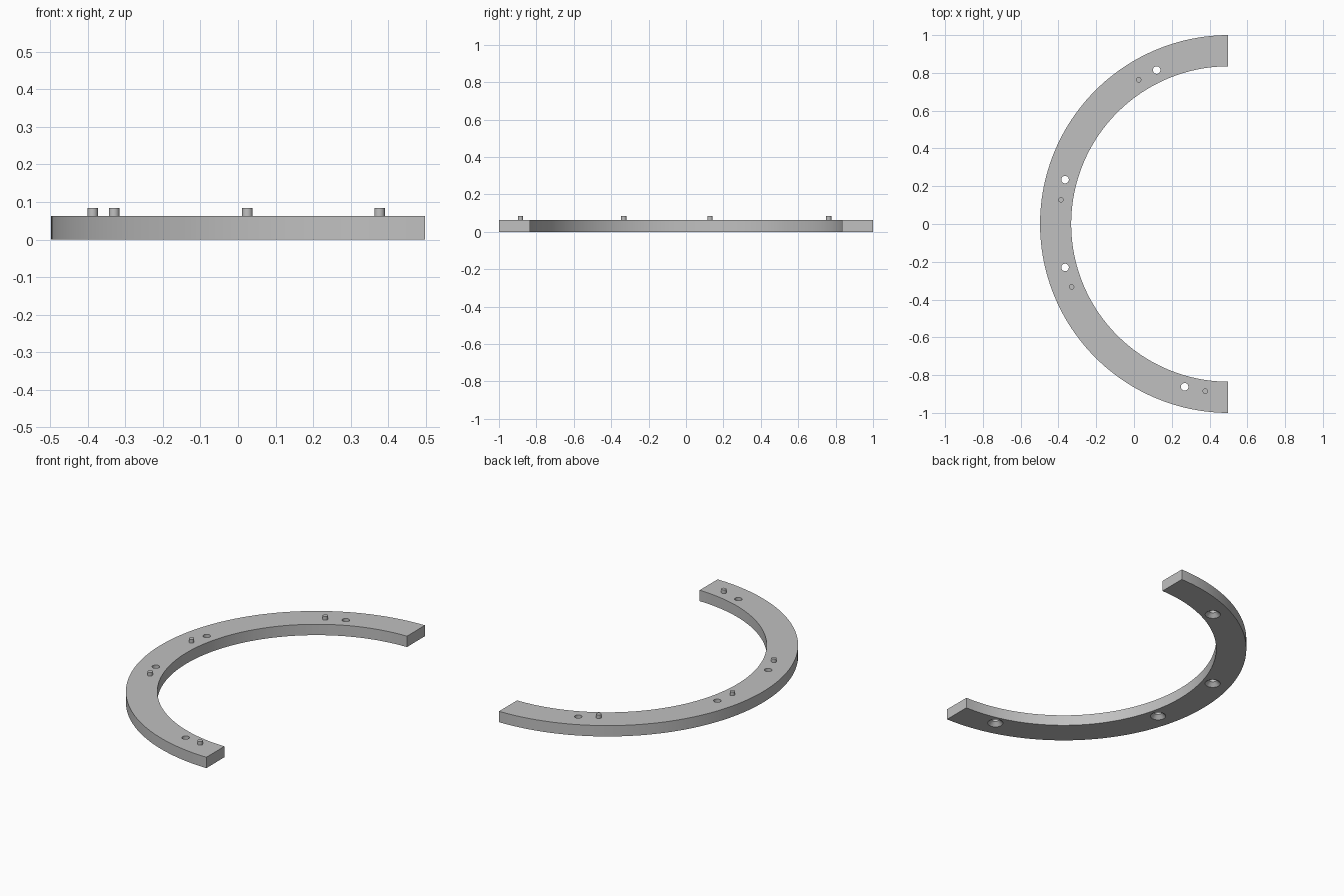
import bpy, bmesh, math

if "Cube" in bpy.data.objects:
    bpy.data.objects.remove(bpy.data.objects["Cube"])

OUTER, INNER, THICK = 1.0, 0.835, 0.063
CENTRE_X, CUT_X = 0.5025, 0.4975
SEGMENTS = 96

grey = bpy.data.materials.new("plain grey")
grey.diffuse_color = (0.53, 0.53, 0.53, 1)
grey.use_nodes = True
grey.node_tree.nodes["Principled BSDF"].inputs["Base Color"].default_value = grey.diffuse_color


def finish(name, bm, smooth=True):
    bmesh.ops.recalc_face_normals(bm, faces=bm.faces)
    mesh = bpy.data.meshes.new(name)
    bm.to_mesh(mesh)
    bm.free()
    mesh.materials.append(grey)
    obj = bpy.data.objects.new(name, mesh)
    bpy.context.collection.objects.link(obj)
    if smooth:
        shade(obj)
    return obj


def shade(obj):
    bpy.ops.object.select_all(action='DESELECT')
    obj.select_set(True)
    bpy.context.view_layer.objects.active = obj
    bpy.ops.object.shade_smooth_by_angle(angle=math.radians(30))


def turned(name, profile, x, y, sides=32):
    """Solid of revolution from (radius, height) pairs, closed at both ends."""
    bm = bmesh.new()
    rings = [[bm.verts.new((x + r * math.cos(2 * math.pi * i / sides),
                            y + r * math.sin(2 * math.pi * i / sides), z))
              for i in range(sides)] for r, z in profile]
    for a, b in zip(rings, rings[1:]):
        for i in range(sides):
            j = (i + 1) % sides
            bm.faces.new((a[i], a[j], b[j], b[i]))
    bm.faces.new(rings[0])
    bm.faces.new(rings[-1])
    return finish(name, bm)


def arc(radius):
    """Arc points between the two straight cut ends."""
    start = math.acos((CUT_X - CENTRE_X) / radius)
    sweep = 2 * math.pi - 2 * start
    return [(CENTRE_X + radius * math.cos(start + sweep * i / SEGMENTS),
             radius * math.sin(start + sweep * i / SEGMENTS))
            for i in range(SEGMENTS + 1)]


# Half ring body
bm = bmesh.new()
outline = arc(OUTER) + arc(INNER)[::-1]
base = bm.faces.new([bm.verts.new((x, y, 0)) for x, y in outline])
top = bmesh.ops.extrude_face_region(bm, geom=[base])
bmesh.ops.translate(bm, vec=(0, 0, THICK),
                    verts=[v for v in top["geom"] if isinstance(v, bmesh.types.BMVert)])
ring = finish("half_ring", bm, smooth=False)

# Screw holes, countersunk from below
holes = [(0.12, 0.815), (-0.365, 0.235), (-0.365, -0.23), (0.268, -0.862)]
for n, (x, y) in enumerate(holes):
    cutter = turned(f"screw_hole_cutter_{n + 1}",
                    [(0.044, -0.002), (0.02, 0.022), (0.02, THICK + 0.02)], x, y)
    cutter.hide_render = True
    cutter.hide_set(True)
    cut = ring.modifiers.new(f"screw_hole_{n + 1}", 'BOOLEAN')
    cut.operation = 'DIFFERENCE'
    cut.solver = 'EXACT'
    cut.object = cutter

# Apply the cuts, then smooth the curved walls
bpy.ops.object.select_all(action='DESELECT')
ring.select_set(True)
bpy.context.view_layer.objects.active = ring
for mod in list(ring.modifiers):
    bpy.ops.object.modifier_apply(modifier=mod.name)
shade(ring)

# Locating pegs on the top face
pegs = [(0.025, 0.763), (-0.387, 0.128), (-0.33, -0.333), (0.377, -0.885)]
for n, (x, y) in enumerate(pegs):
    turned(f"locating_peg_{n + 1}", [(0.014, THICK - 0.005), (0.014, 0.084)], x, y)
